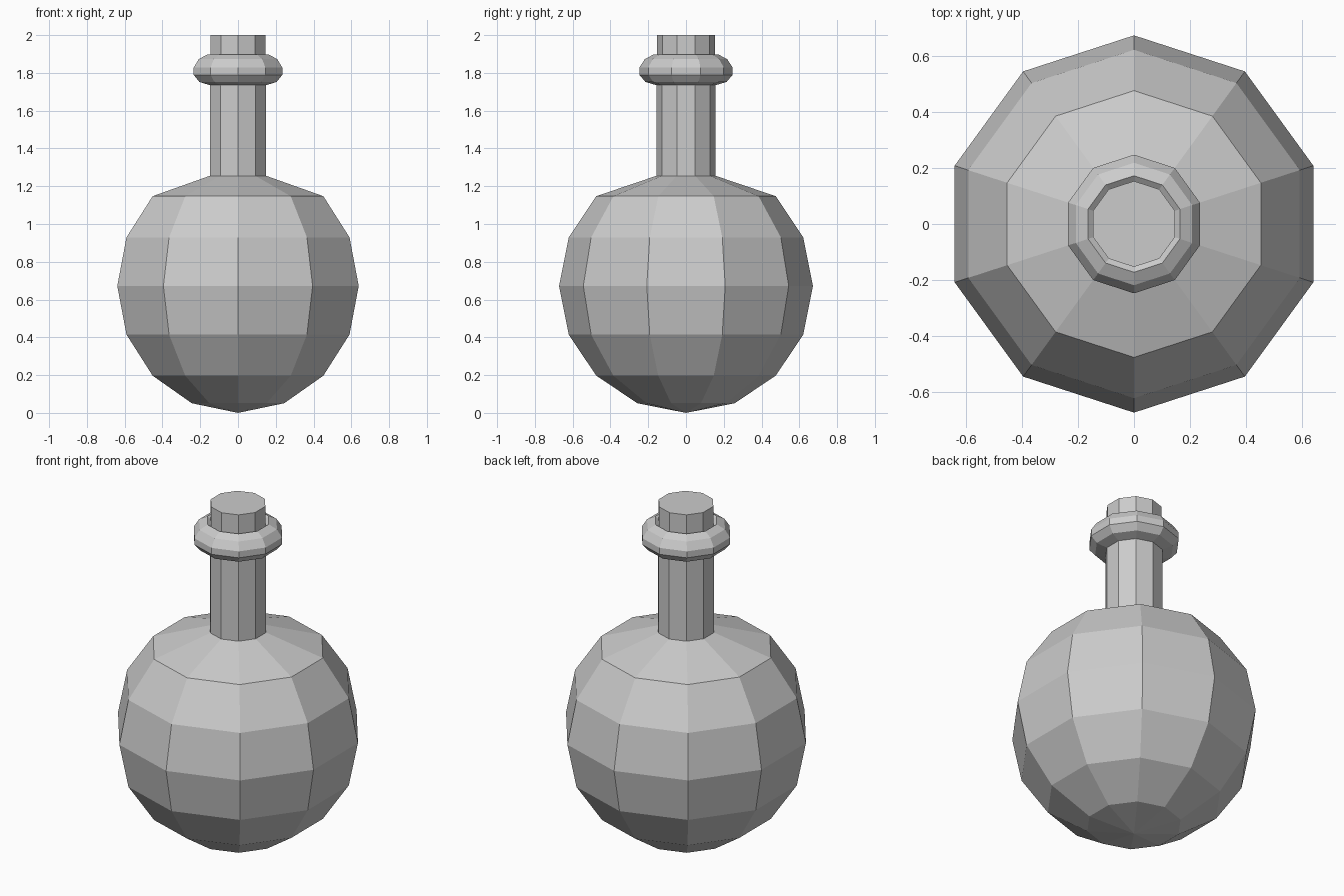
import bpy, bmesh
from math import sin, cos, pi

cube = bpy.data.objects.get("Cube")
if cube:
    bpy.data.objects.remove(cube, do_unlink=True)

SIDES = 10
RADIUS = 0.672

grey = bpy.data.materials.new("plain grey")
grey.use_nodes = True
colour = (0.6, 0.6, 0.6, 1)
grey.diffuse_color = colour
grey.node_tree.nodes["Principled BSDF"].inputs["Base Color"].default_value = colour


def lathe(name, profile):
    """Turn a (radius, height) profile into a flat-shaded ten-sided part."""
    bm = bmesh.new()
    verts = [bm.verts.new((0, r, z)) for r, z in profile]
    edges = [bm.edges.new(pair) for pair in zip(verts, verts[1:])]
    bmesh.ops.spin(bm, geom=verts + edges, cent=(0, 0, 0), axis=(0, 0, 1),
                   angle=2 * pi, steps=SIDES, use_duplicate=False)
    bmesh.ops.remove_doubles(bm, verts=bm.verts[:], dist=0.0005)
    bmesh.ops.recalc_face_normals(bm, faces=bm.faces[:])
    mesh = bpy.data.meshes.new(name)
    bm.to_mesh(mesh)
    bm.free()
    mesh.materials.append(grey)
    obj = bpy.data.objects.new(name, mesh)
    bpy.context.collection.objects.link(obj)
    return obj


# Round bowl running up through a sloped shoulder into the neck
bowl = [(RADIUS * sin(i * pi / 8), RADIUS * (1 - cos(i * pi / 8)))
        for i in range(7)]
lathe("flask_body", bowl + [(0.157, 1.255), (0.157, 1.8)])

# Rounded collar around the mouth
lathe("collar", [(0.15, 1.733), (0.215, 1.752), (0.247, 1.79), (0.247, 1.828),
                 (0.218, 1.873), (0.172, 1.897), (0.15, 1.88), (0.15, 1.733)])

# Stopper
lathe("stopper", [(0, 1.75), (0.153, 1.75), (0.153, 2), (0, 2)])
